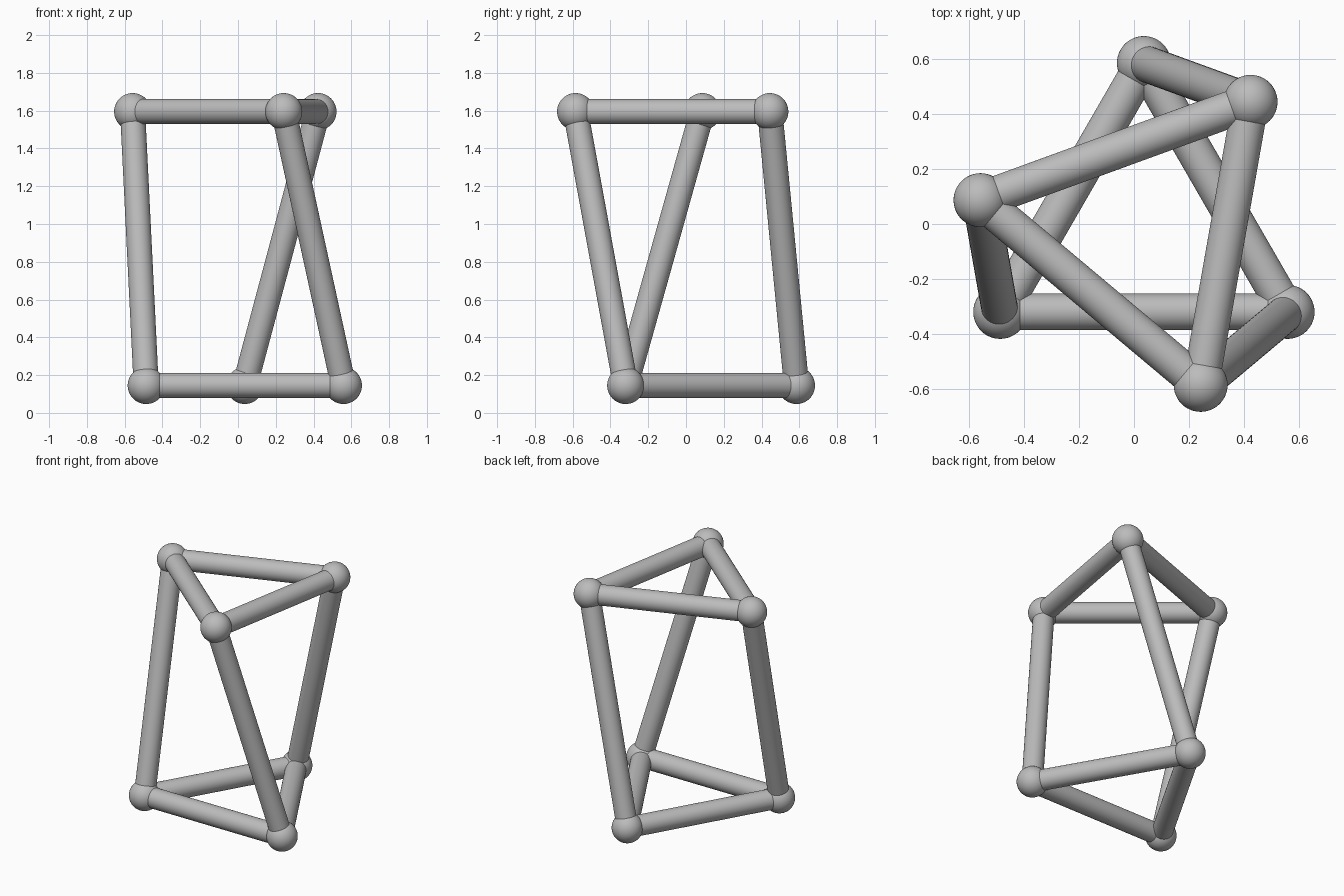
import bpy
from math import radians, cos, sin
from mathutils import Vector

if "Cube" in bpy.data.objects:
    bpy.data.objects.remove(bpy.data.objects["Cube"], do_unlink=True)

CENTRE = Vector((0.036, -0.018, 0))
RING, BALL, ROD = 0.603, 0.098, 0.0665
BOTTOM_Z, TOP_Z, TWIST = 0.145, 1.595, -40

grey = bpy.data.materials.new("plain grey")
grey.use_nodes = True
colour = (0.5, 0.5, 0.5, 1)
grey.diffuse_color = colour
grey.node_tree.nodes["Principled BSDF"].inputs["Base Color"].default_value = colour


def finish(name):
    ob = bpy.context.object
    ob.name = name
    ob.data.materials.append(grey)
    bpy.ops.object.shade_smooth_by_angle(angle=radians(40))


def triangle(turn, z):
    """Corners of an equal-sided triangle: back, left-hand and right-hand."""
    angles = [radians(90 + 120 * i + turn) for i in range(3)]
    return [CENTRE + Vector((RING * cos(a), RING * sin(a), z)) for a in angles]


def joint(name, p):
    bpy.ops.mesh.primitive_uv_sphere_add(segments=48, ring_count=24, radius=BALL, location=p)
    finish(name)


def rod(name, a, b):
    d = b - a
    bpy.ops.mesh.primitive_cylinder_add(vertices=48, radius=ROD, depth=d.length, location=(a + b) / 2)
    bpy.context.object.rotation_euler = d.to_track_quat("Z", "Y").to_euler()
    finish(name)


bottom = triangle(0, BOTTOM_Z)
top = triangle(TWIST, TOP_Z)

# Ball joints, the two triangles of rods, and the slanted uprights
for i in range(3):
    n = (i + 1) % 3
    joint(f"bottom_joint_{i + 1}", bottom[i])
    joint(f"top_joint_{i + 1}", top[i])
    rod(f"bottom_rod_{i + 1}", bottom[i], bottom[n])
    rod(f"top_rod_{i + 1}", top[i], top[n])
    rod(f"upright_rod_{i + 1}", bottom[i], top[i])
